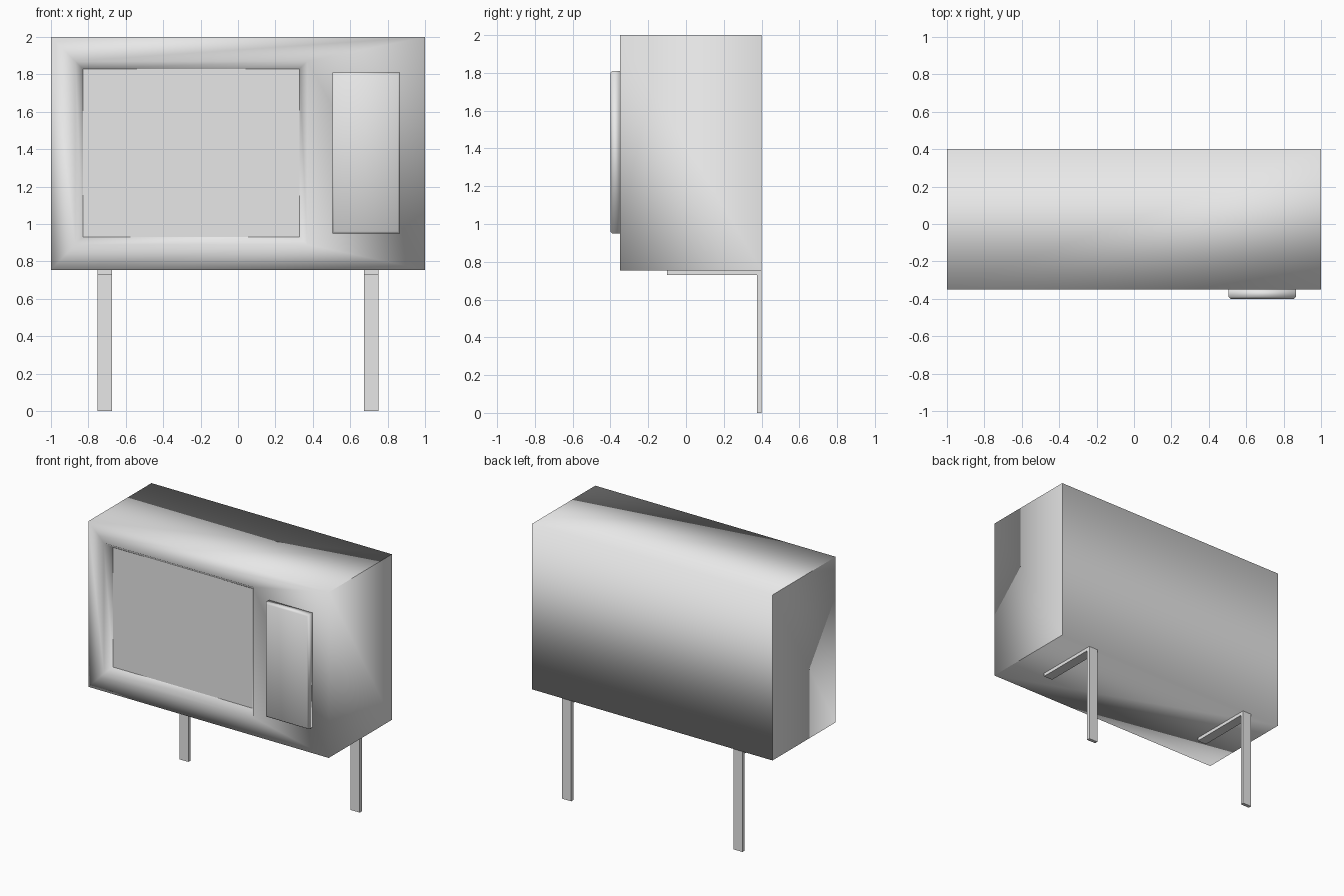
import bpy, bmesh
from mathutils import Vector

cube = bpy.data.objects.get("Cube")
if cube:
    bpy.data.objects.remove(cube, do_unlink=True)

grey = bpy.data.materials.new("light_grey")
grey.use_nodes = True
colour = (0.8, 0.8, 0.8, 1)
grey.diffuse_color = colour
grey.node_tree.nodes["Principled BSDF"].inputs["Base Color"].default_value = colour


def finish(name, bm, smooth):
    bmesh.ops.recalc_face_normals(bm, faces=bm.faces)
    for f in bm.faces:
        f.smooth = smooth
    mesh = bpy.data.meshes.new(name)
    bm.to_mesh(mesh)
    bm.free()
    mesh.materials.append(grey)
    obj = bpy.data.objects.new(name, mesh)
    bpy.context.collection.objects.link(obj)
    return obj


def rect(bm, x0, x1, z0, z1, y):
    return [bm.verts.new((x, y, z)) for x, z in ((x0, z0), (x1, z0), (x1, z1), (x0, z1))]


def bridge(bm, a, b):
    for i in range(4):
        j = (i + 1) % 4
        bm.faces.new((a[i], a[j], b[j], b[i]))


# Cabinet: rectangular loops from the back, round the front frame, into the recess
FRONT, BACK, BASE = -0.35, 0.4, 0.755
bm = bmesh.new()
loops = [rect(bm, -1, 1, BASE, 2, BACK),
         rect(bm, -1, 1, BASE, 2, FRONT),
         rect(bm, -0.87, 0.37, 0.89, 1.87, FRONT),
         rect(bm, -0.83, 0.33, 0.93, 1.83, FRONT + 0.05)]
for a, b in zip(loops, loops[1:]):
    bridge(bm, a, b)
bm.faces.new(loops[0])
screen = bm.faces.new(loops[-1])
bm.normal_update()
# Sharp creases round the recessed screen and where the ends meet top, back and base
for e in screen.edges:
    e.smooth = False
for f in bm.faces:
    if abs(f.calc_center_median().x) > 0.99:
        for e in f.edges:
            if any(v.co.y > 0 for v in e.verts):
                e.smooth = False
finish("cabinet", bm, True)

# Raised control panel with a softened front edge
bm = bmesh.new()
rear = rect(bm, 0.505, 0.865, 0.95, 1.81, FRONT)
face = rect(bm, 0.505, 0.865, 0.95, 1.81, -0.4)
bridge(bm, rear, face)
bm.faces.new(rear)
front = bm.faces.new(face)
bmesh.ops.bevel(bm, geom=list(front.edges), offset=0.01, segments=1, affect='EDGES')
finish("control_panel", bm, True)

# L-shaped legs: an upright at the back and an arm under the cabinet
profile = [(0.4, 0), (0.4, BASE), (-0.1, BASE), (-0.1, 0.73), (0.375, 0.73), (0.375, 0)]
for name, x in (("left_leg", 0.675), ("right_leg", -0.75)):
    bm = bmesh.new()
    side = bm.faces.new([bm.verts.new((x, y, z)) for y, z in profile])
    out = bmesh.ops.extrude_face_region(bm, geom=[side])
    moved = [g for g in out["geom"] if isinstance(g, bmesh.types.BMVert)]
    bmesh.ops.translate(bm, verts=moved, vec=Vector((0.075, 0, 0)))
    finish(name, bm, False)
